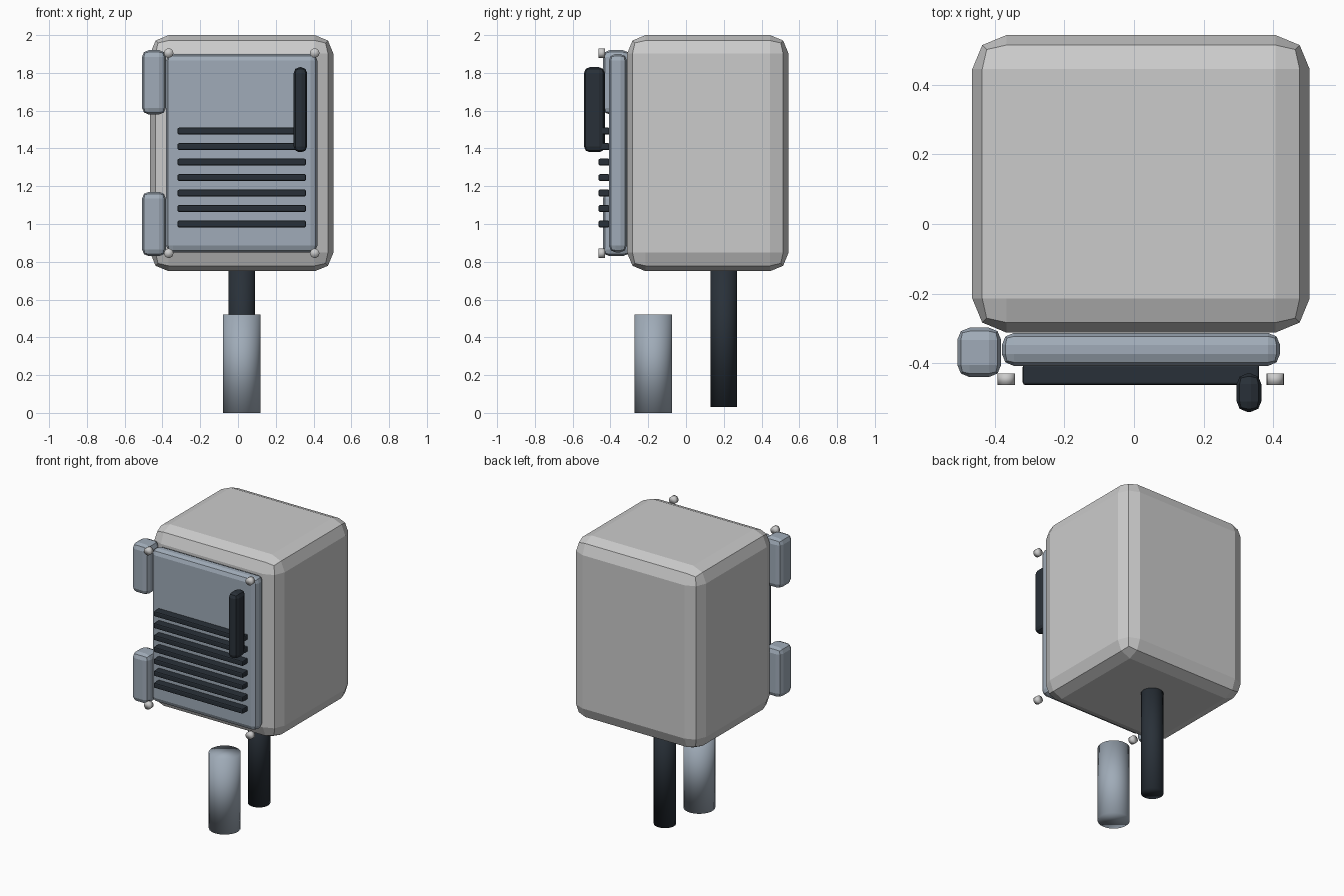
import bpy
import math

cube = bpy.data.objects.get("Cube")
if cube:
    bpy.data.objects.remove(cube, do_unlink=True)


def make_material(name, rgb):
    mat = bpy.data.materials.new(name)
    mat.use_nodes = True
    colour = (*rgb, 1)
    mat.diffuse_color = colour
    mat.node_tree.nodes["Principled BSDF"].inputs["Base Color"].default_value = colour
    return mat


pale = make_material("pale_metal", (0.55, 0.57, 0.58))
steel = make_material("blue_steel", (0.35, 0.41, 0.48))
dark = make_material("dark_metal", (0.022, 0.030, 0.040))


def bevelled_box(name, x, y, z, bevel, mat, segments=2):
    """Box given by its (low, high) range on each axis, with chamfered edges."""
    ranges = (x, y, z)
    bpy.ops.mesh.primitive_cube_add(size=1, location=[(a + b) / 2 for a, b in ranges])
    obj = bpy.context.object
    obj.name = name
    obj.scale = [b - a for a, b in ranges]
    bpy.ops.object.transform_apply(location=False, rotation=False, scale=True)
    obj.data.materials.append(mat)
    mod = obj.modifiers.new("edge_bevel", "BEVEL")
    mod.width = bevel
    mod.segments = segments
    return obj


def cylinder(name, radius, depth, location, mat, rotation=(0, 0, 0), sides=32):
    bpy.ops.mesh.primitive_cylinder_add(vertices=sides, radius=radius, depth=depth,
                                        location=location, rotation=rotation)
    obj = bpy.context.object
    obj.name = name
    obj.data.materials.append(mat)
    bpy.ops.object.shade_smooth()
    return obj


# Cabinet and its front door
bevelled_box("cabinet", (-0.465, 0.505), (-0.312, 0.543), (0.75, 2.0), 0.098, pale)
bevelled_box("door", (-0.38, 0.42), (-0.408, -0.313), (0.85, 1.9), 0.035, steel)

# Hinges on the right edge of the door
for label, low in (("lower", 0.83), ("upper", 1.58)):
    bevelled_box(label + "_hinge", (-0.508, -0.382), (-0.44, -0.298),
                 (low, low + 0.34), 0.035, steel)

# Vent slats
for i in range(7):
    mid = 1.0 + i * 0.082
    bevelled_box(f"vent_slat_{i + 1}", (-0.32, 0.36), (-0.463, -0.403),
                 (mid - 0.018, mid + 0.018), 0.008, dark)

# Door handle
bevelled_box("door_handle", (0.295, 0.366), (-0.54, -0.43), (1.38, 1.83), 0.03, dark)

# Corner bolts
for side, x in (("right", -0.367), ("left", 0.406)):
    for level, z in (("lower", 0.845), ("upper", 1.905)):
        cylinder(f"{level}_{side}_bolt", 0.025, 0.033, (x, -0.446, z), pale,
                 rotation=(math.pi / 2, 0, 0), sides=16)

# Rear support post and front pipe
cylinder("support_post", 0.07, 0.78, (0.02, 0.2, 0.42), dark)
cylinder("front_pipe", 0.1, 0.52, (0.02, -0.173, 0.26), steel)
